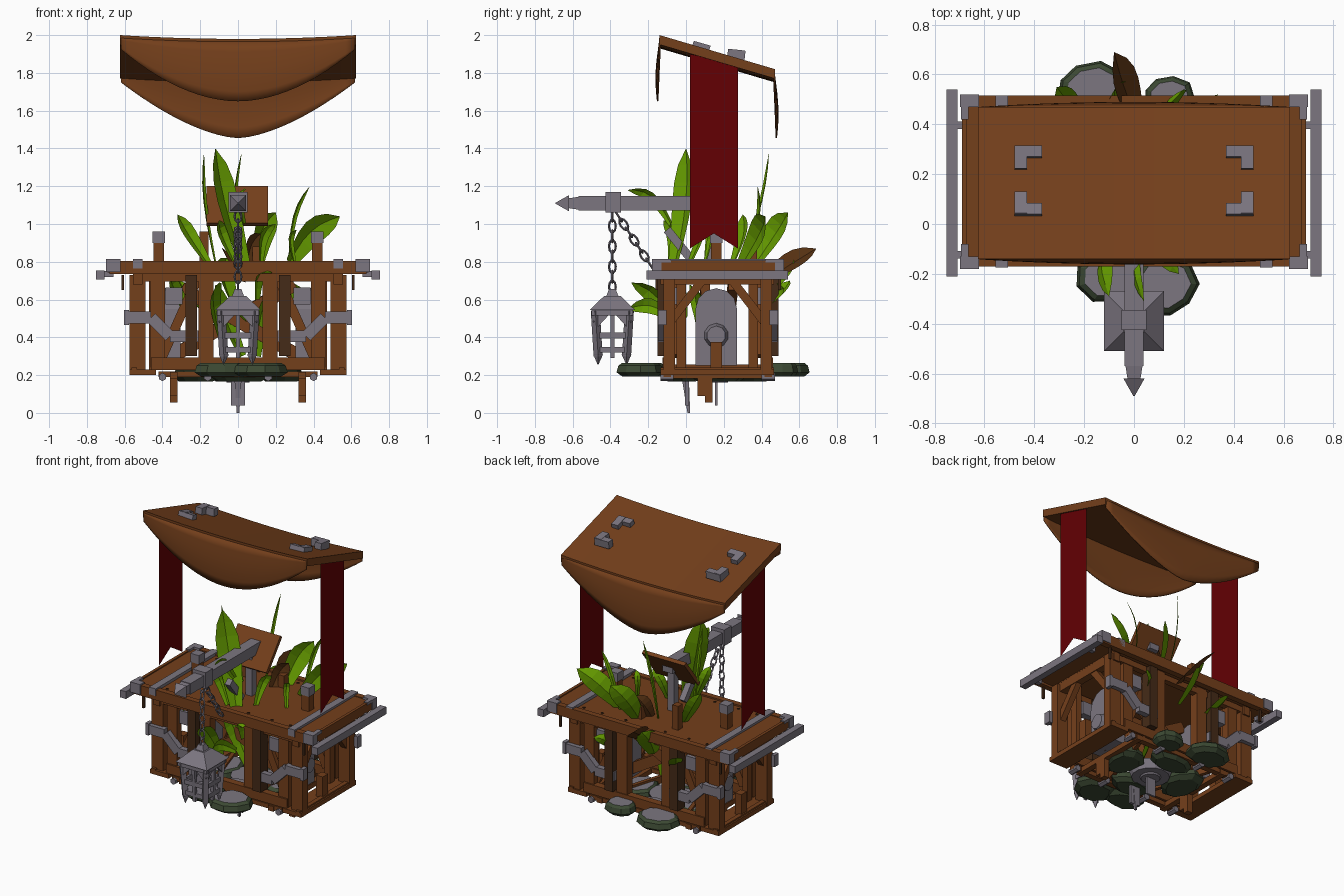
import bpy, bmesh, math, random
from mathutils import Vector, Matrix

random.seed(4)
cube = bpy.data.objects.get("Cube")
if cube:
    bpy.data.objects.remove(cube, do_unlink=True)


def material(name, rgb):
    m = bpy.data.materials.new(name)
    m.use_nodes = True
    m.diffuse_color = (*rgb, 1)
    m.node_tree.nodes["Principled BSDF"].inputs["Base Color"].default_value = (*rgb, 1)
    return m


WOOD = material("brown wood", (.175, .05, .011))
DARK = material("dark wood", (.06, .024, .009))
STEEL = material("grey metal", (.2, .18, .215))
RED = material("red cloth", (.125, 0, .001))
LEAF = material("green leaf", (.13, .33, 0))
MOSS = material("dark moss", (.045, .067, .033))
DRY = material("dry leaf", (.09, .03, .006))


def finish(name, bm, *mats, smooth=False):
    bmesh.ops.recalc_face_normals(bm, faces=bm.faces)
    me = bpy.data.meshes.new(name)
    bm.to_mesh(me)
    bm.free()
    ob = bpy.data.objects.new(name, me)
    bpy.context.collection.objects.link(ob)
    for m in mats:
        me.materials.append(m)
    for p in me.polygons:
        p.use_smooth = smooth
    return ob


def box(name, mat, c, size, tilt=0):
    bm = bmesh.new()
    bmesh.ops.create_cube(bm, size=1)
    bm.transform(Matrix.Translation(c) @ Matrix.Rotation(math.radians(tilt), 4, 'X')
                 @ Matrix.Diagonal((*size, 1)))
    return finish(name, bm, mat)


def along(p, q):
    # frame halfway from p to q with its z axis along the line
    return Matrix.Translation((p + q) / 2) @ (q - p).to_track_quat('Z', 'Y').to_matrix().to_4x4()


def bar(name, mat, p, q, w, d):
    p, q = Vector(p), Vector(q)
    bm = bmesh.new()
    bmesh.ops.create_cube(bm, size=1)
    bm.transform(along(p, q) @ Matrix.Diagonal((w, d, (q - p).length, 1)))
    return finish(name, bm, mat)


def cone(name, mat, p, q, r1, r2, sides=4, turn=45):
    p, q = Vector(p), Vector(q)
    bm = bmesh.new()
    bmesh.ops.create_cone(bm, cap_ends=True, segments=sides, radius1=r1, radius2=r2, depth=(q - p).length)
    bm.transform(along(p, q) @ Matrix.Rotation(math.radians(turn), 4, 'Z'))
    return finish(name, bm, mat)


def sheet(name, mat, f, nu, nv, thick=0, smooth=True):
    # surface from f(u, v), with u and v running from 0 to 1
    bm = bmesh.new()
    g = [[bm.verts.new(f(i / nu, j / nv)) for j in range(nv + 1)] for i in range(nu + 1)]
    for i in range(nu):
        for j in range(nv):
            bm.faces.new((g[i][j], g[i + 1][j], g[i + 1][j + 1], g[i][j + 1]))
    ob = finish(name, bm, mat, smooth=smooth)
    if thick:
        mod = ob.modifiers.new("thickness", 'SOLIDIFY')
        mod.thickness = thick
        mod.offset = 0


def roof_z(x, y):
    return 2 - .18 * (y + .14) / .61 - .02 * (1 - (x / .625) ** 2)


# Sagging cloth canopy: slab plus two scalloped flaps
bm = bmesh.new()
bmesh.ops.create_grid(bm, x_segments=16, y_segments=6, size=1)
solid = bmesh.ops.extrude_face_region(bm, geom=bm.faces[:])
low = {v for v in solid["geom"] if isinstance(v, bmesh.types.BMVert)}
for v in bm.verts:
    x, y = v.co.x * .625, .165 + v.co.y * .305
    v.co = (x, y, roof_z(x, y) - (.05 if v in low else 0))
finish("canopy_roof", bm, WOOD)


def flap(name, y, edge_low, mid_low, out, power):
    def f(u, v):
        s = abs(2 * u - 1)
        x = (2 * u - 1) * .62
        top = roof_z(x, y) - .015
        bottom = mid_low + (edge_low - mid_low) * s ** power
        return (x, y + out * math.sin(v * math.pi * .8) * (1 - s * s), top + (bottom - top) * v)
    sheet(name, WOOD, f, 24, 6, .008)


flap("front_flap", -.138, 1.925, 1.65, -.02, 1.9)
flap("back_flap", .466, 1.75, 1.455, .02, 1.6)

for s in (-1, 1):
    # Swallow-tailed banners
    sheet("banner", RED, lambda u, v: (s * .617, .02 + .255 * u,
          1.9 - .06 * u - v * (.95 - .06 * u + .08 * abs(2 * u - 1))), 2, 1, 0, False)
    # Canopy corner plates
    for y, d, lift, tilt in ((.29, -1, .03, -6), (.055, 1, .005, -16)):
        z = roof_z(.44, y) + lift
        box("canopy_plate", STEEL, (s * .425, y, z), (.11, .045, .05), tilt)
        box("canopy_plate_arm", STEEL, (s * .455, y + d * .025, z - d * .005), (.05, .09, .05), tilt)

# Counter top
box("counter_top", WOOD, (0, .17, .77), (1.1, .65, .05))
for y in (-.15, .495):
    box("counter_rim", WOOD, (0, y, .77), (1.36, .04, .07))
for s in (-1, 1):
    box("end_board", WOOD, (s * .61, .17, .775), (.14, .66, .05))
    box("end_lip", WOOD, (s * .68, .17, .775), (.02, .64, .065))
    box("counter_strap", STEEL, (s * .53, .17, .79), (.05, .69, .05))
    box("side_rail", STEEL, (s * .73, .165, .73), (.045, .75, .05))
    for y in (-.155, .495):
        box("corner_plate", STEEL, (s * .66, y, .78), (.075, .05, .07))
        box("corner_plate_arm", STEEL, (s * .68, y + (.03 if y < 0 else -.03), .805), (.03, .09, .02))
        box("rail_arm", STEEL, (s * .695, y * .8, .735), (.07, .03, .03))
        box("rail_hook", DARK, (s * .61, y, .69), (.014, .014, .08))
    # Short capped posts
    box("counter_post", WOOD, (s * .42, .16, .85), (.055, .055, .12))
    box("post_cap", STEEL, (s * .42, .16, .93), (.065, .065, .06))
    for x in (.15, .33, .47):
        for y in (-.1, .44):
            cone("counter_stud", DARK, (s * x, y, .79), (s * x, y, .8), .011, .008, 6, 0)
for x, h in ((-.18, .17), (.1, .09)):
    box("back_stub", WOOD, (x, .35, .79 + h / 2), (.045, .05, h))

# Timber frame
for s in (-1, 1):
    box("end_floor", WOOD, (s * .505, .165, .215), (.14, .6, .03))
    for y in (-.088, .425):
        out = -.03 if y < 0 else .03
        box("corner_post", WOOD, (s * .533, y, .465), (.085, .06, .53))
        box("inner_post", WOOD, (s * .425, y, .49), (.075, .05, .5))
        box("door_post", WOOD, (s * .17, y, .5), (.08, .06, .5))
        box("dark_post", DARK, (s * .248, y + out * .8, .515), (.06, .08, .43))
        # Stepped metal guard rails
        pts = [(.6, .505), (.46, .505), (.36, .405), (.21, .405)]
        for (xa, za), (xb, zb) in zip(pts, pts[1:]):
            bar("guard_rail", STEEL, (s * xa, y + out * 1.3, za), (s * xb, y + out * 1.3, zb), .04, .062)
        box("guard_rail_end", STEEL, (s * .59, y + out * 1.3, .505), (.025, .045, .08))
        bar("frame_brace", WOOD, (s * .4, y - out, .3), (s * .22, y - out, .7), .03, .05)
    box("end_post", WOOD, (s * .53, .16, .3), (.05, .06, .15))
    box("end_sill", WOOD, (s * .55, .165, .22), (.03, .6, .04))
    box("end_beam", WOOD, (s * .53, .165, .71), (.05, .6, .06))
    for d in (-1, 1):
        bar("end_brace", WOOD, (s * .53, .165 + d * .25, .48), (s * .53, .165 + d * .08, .7), .04, .045)
        bar("end_stud", WOOD, (s * .45, .165 + d * .19, .23), (s * .45, .165 + d * .19, .74), .04, .05)
    # Arched metal plate inside each end
    box("inner_plate", STEEL, (s * .35, .16, .4), (.09, .22, .3))
    cone("inner_plate_arch", STEEL, (s * .305, .16, .55), (s * .395, .16, .55), .11, .11, 12, 0)
    cone("plate_boss", STEEL, (s * .395, .16, .41), (s * .44, .16, .41), .065, .05, 10, 0)
    for y in (-.06, .4):
        box("hanging_box", STEEL, (s * .34, y, .62), (.09, .05, .09))
    # Feet under the frame
    box("foot", WOOD, (s * .34, .1, .15), (.04, .08, .12))
    box("foot_toe", WOOD, (s * .34, .12, .08), (.04, .04, .05))
    bar("under_bar", WOOD, (s * .34, -.13, .2), (s * .34, .46, .2), .04, .035)
    bar("floor_plank", WOOD, (s * .12, -.12, .23), (s * .3, .45, .23), .025, .05)
for y in (-.1, .435):
    box("lower_beam", WOOD, (0, y, .26), (.92, .05, .065))
    box("sill_strip", WOOD, (0, y, .205), (.84, .04, .03))
    box("upper_beam", WOOD, (0, y, .715), (1.06, .04, .04))
    for x in (-.4, -.16, .16, .4):
        cone("sill_bolt", STEEL, (x, y - .035, .19), (x, y + .035, .19), .022, .022, 6, 0)
bar("cross_plank", WOOD, (-.38, .2, .28), (.3, .25, .68), .05, .07)
bar("cross_plank", WOOD, (.36, .12, .28), (-.3, .1, .66), .05, .07)

# Underside disc and spikes
cone("base_disc", STEEL, (0, .16, .17), (0, .16, .23), .12, .14, 14, 0)
cone("base_boss", STEEL, (0, .16, .16), (0, .16, .19), .06, .08, 14, 0)
cone("base_spike", STEEL, (0, -.005, .2), (0, .015, 0), .028, .01)
box("base_blade", STEEL, (0, .005, .12), (.075, .02, .16))
box("base_pin", STEEL, (0, .16, .11), (.07, .014, .14))


# Mossy stones around the base
def stone(x, y, rx, ry, drop=0, n=9):
    bm = bmesh.new()
    wobble = [random.uniform(.88, 1.1) for _ in range(n)]
    rings = []
    for z, k in ((.192, .75), (.215, 1), (.25, .92), (.265, .76)):
        rings.append([bm.verts.new((x + rx * k * w * math.cos(math.tau * i / n),
                                    y + ry * k * w * math.sin(math.tau * i / n), z - drop))
                      for i, w in enumerate(wobble)])
    for a, b in zip(rings, rings[1:]):
        for i in range(n):
            bm.faces.new((a[i], a[i - 1], b[i - 1], b[i]))
    bm.faces.new(rings[0])
    bm.faces.new(rings[-1]).material_index = 1
    finish("mossy_stone", bm, MOSS, STEEL)


for args in ((-.16, .54, .16, .12), (.14, .51, .11, .09), (-.09, -.21, .14, .11), (.12, -.24, .14, .13),
             (-.23, .18, .12, .16, .025), (.23, .18, .12, .16, .025),
             (0, -.02, .15, .1, .025), (0, .36, .16, .1, .025)):
    stone(*args)

# Mast, lantern beam and sign
box("mast", STEEL, (0, .14, .95), (.05, .05, .32))
bar("mast_brace", STEEL, (0, -.1, .97), (0, .03, .81), .04, .045)
bar("lantern_beam", STEEL, (0, .2, 1.11), (0, -.57, 1.11), .075, .075)
cone("beam_neck", STEEL, (0, -.56, 1.11), (0, -.63, 1.11), .05, .035)
cone("beam_tip", STEEL, (0, -.62, 1.11), (0, -.69, 1.11), .06, .004)
box("beam_collar", STEEL, (0, -.385, 1.115), (.1, .08, .11))
box("sign_board", WOOD, (-.005, .17, 1.095), (.325, .025, .25), -38)


def chain(name, p, q, n):
    p, q = Vector(p), Vector(q)
    for i in range(n):
        bm = bmesh.new()
        k = 10
        ring = [[bm.verts.new(((.018 + .006 * math.cos(b)) * math.cos(a), .006 * math.sin(b),
                 (.034 + .006 * math.cos(b)) * math.sin(a))) for b in (0, math.pi / 2, math.pi, -math.pi / 2)]
                for a in (math.tau * j / k for j in range(k))]
        for j in range(k):
            for m in range(4):
                bm.faces.new((ring[j][m], ring[j - 1][m], ring[j - 1][m - 1], ring[j][m - 1]))
        step = (q - p) / n
        bm.transform(along(p + step * i, p + step * (i + 1)) @ Matrix.Rotation(i * math.pi / 2, 4, 'Z'))
        finish(name, bm, STEEL)


chain("lantern_chain", (0, -.39, 1.07), (0, -.39, .64), 8)
chain("stay_chain", (0, -.37, 1.06), (0, -.18, .77), 7)

# Cage lantern
LY = -.39
cone("lantern_roof", STEEL, (0, LY, .545), (0, LY, .62), .17, .06)
cone("lantern_cap", STEEL, (0, LY, .61), (0, LY, .655), .05, .025)
box("lantern_eave", STEEL, (0, LY, .53), (.22, .22, .03))
box("lantern_core", STEEL, (0, LY, .34), (.15, .15, .02))
for a in range(4):
    turn = Matrix.Rotation(a * math.pi / 2, 3, 'Z')
    at = lambda x, y, z: turn @ Vector((x, y, z)) + Vector((0, LY, 0))
    bar("lantern_post", STEEL, at(.09, .09, .54), at(.075, .075, .3), .034, .034)
    cone("lantern_spike", STEEL, at(.075, .075, .31), at(.076, .076, .255), .026, .002)
    for z, r in ((.41, .084), (.335, .08)):
        bar("lantern_rung", STEEL, at(-r, r, z), at(r, r, z), .018, .03)
    bar("lantern_rod", STEEL, at(0, .09, .54), at(0, .078, .29), .022, .022)
    for s in (-1, 1):
        bar("lantern_gusset", STEEL, at(s * .09, .092, .47), at(s * .035, .092, .53), .015, .04)


# Broad blade leaves: folded strips that arch towards the tip
def leaf(base, tip, w, mat=LEAF, arch=.04):
    b, t = Vector(base), Vector(tip)
    d = (t - b).normalized()
    side = d.cross(Vector((.75, -.8, .1))).normalized()
    up = side.cross(d)

    def f(u, v):
        width = w * (.5 + 1.3 * v) * (1 - v ** 3)
        bow = math.sin(v * math.pi) * arch
        return (b.lerp(t, v) + side * (u - .5) * width + up * (abs(u - .5) * width * .35 - bow)
                + Vector((0, 0, bow)))
    sheet("leaf", mat, f, 2, 6, 0, False)


for args in (((.03, -.06, .78), (-.12, .0, 1.4), .15), ((0, .3, .79), (.02, .44, 1.38), .022),
             ((-.12, .1, .79), (-.18, .08, 1.38), .025), ((.27, .3, .79), (.54, .42, 1.04), .14),
             ((.27, .33, .79), (.38, .38, 1.2), .03), ((.1, .36, .78), (.2, .54, 1.06), .14),
             ((-.16, .25, .79), (-.32, .3, 1.05), .09), ((.12, .02, .79), (.2, .08, 1), .06),
             ((.03, -.08, 1.0), (.04, -.31, 1.18), .06), ((-.02, -.08, .8), (-.1, -.12, 1.02), .07),
             ((-.1, -.05, .42), (-.1, -.29, .69), .1), ((.04, -.08, .5), (.0, -.31, .55), .08),
             ((.1, -.08, .6), (.18, -.2, .74), .07), ((.25, .4, .55), (.34, .52, .66), .08),
             ((-.2, .42, .55), (-.31, .55, .7), .09), ((-.04, .4, .6), (-.06, .57, .82), .14),
             ((.3, .1, .79), (.31, .1, .97), .04), ((-.25, 0, .5), (-.36, -.1, .72), .08),
             ((.02, .1, .3), (-.12, .02, .68), .1), ((.1, .1, .3), (.2, .05, .66), .09)):
    leaf(*args)
leaf((.01, .42, .7), (-.08, .69, .87), .13, DRY, .01)
leaf((.05, .3, .79), (.12, .38, .95), .1, DRY, .02)
